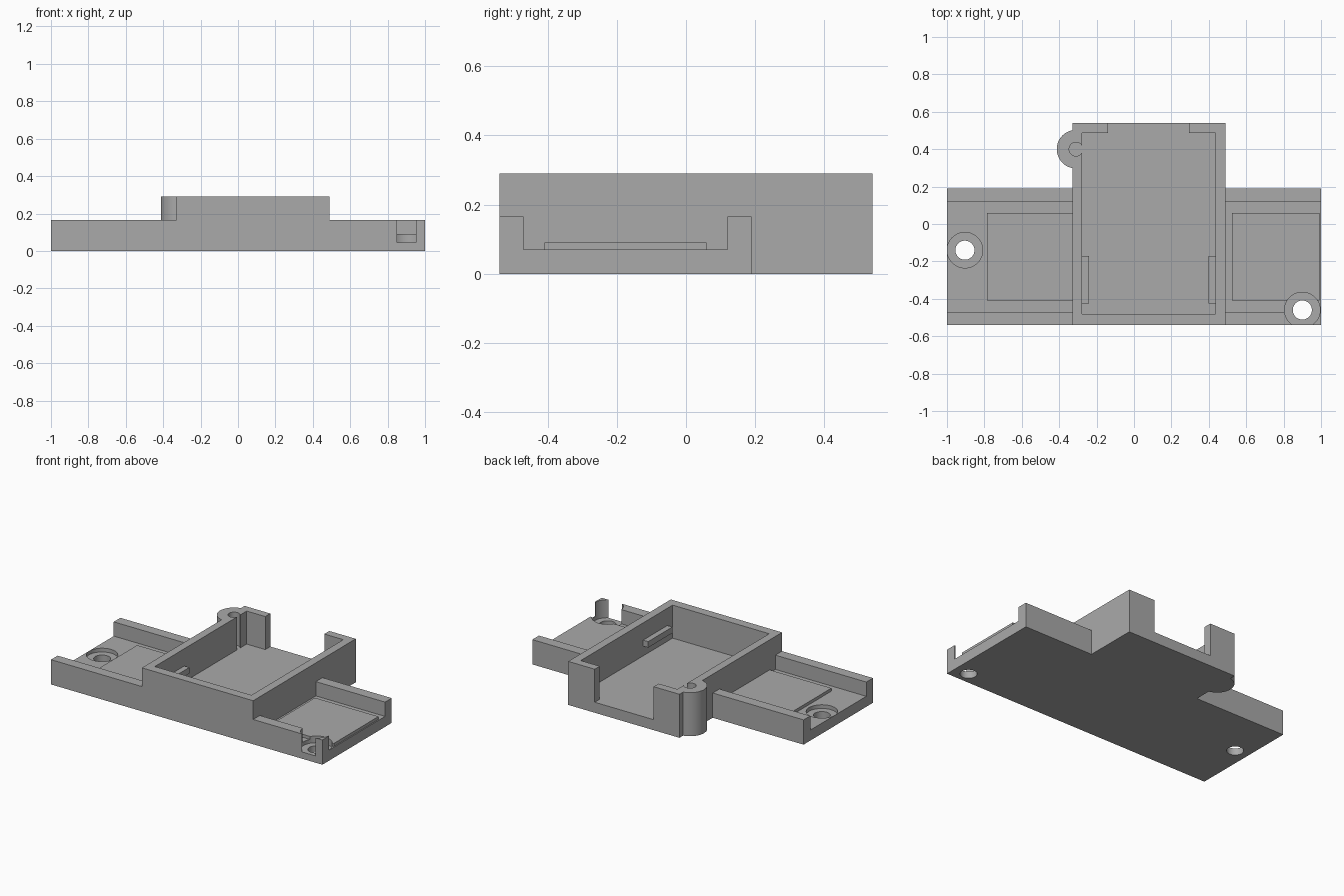
import bpy
import bmesh
import math
from mathutils import Matrix

default_cube = bpy.data.objects.get("Cube")
if default_cube:
    bpy.data.objects.remove(default_cube, do_unlink=True)

grey = bpy.data.materials.new("plain grey")
grey.use_nodes = True
COLOUR = (0.4, 0.4, 0.4, 1)
grey.diffuse_color = COLOUR
grey.node_tree.nodes["Principled BSDF"].inputs["Base Color"].default_value = COLOUR

FLOOR, PLATE, RAIL, TOP = 0.07, 0.09, 0.165, 0.29
FRONT, BACK = -0.54, 0.54


def finish(name, bm):
    bmesh.ops.recalc_face_normals(bm, faces=bm.faces)
    mesh = bpy.data.meshes.new(name)
    bm.to_mesh(mesh)
    bm.free()
    mesh.materials.append(grey)
    obj = bpy.data.objects.new(name, mesh)
    bpy.context.collection.objects.link(obj)
    return obj


def block(name, x, y, z):
    bm = bmesh.new()
    size = Matrix.Diagonal((x[1] - x[0], y[1] - y[0], z[1] - z[0], 1))
    centre = Matrix.Translation((sum(x) / 2, sum(y) / 2, sum(z) / 2))
    bmesh.ops.create_cube(bm, size=1, matrix=centre @ size)
    return finish(name, bm)


def cylinder(name, x, y, radius, z):
    bm = bmesh.new()
    bmesh.ops.create_cone(bm, cap_ends=True, segments=64, radius1=radius, radius2=radius,
                          depth=z[1] - z[0],
                          matrix=Matrix.Translation((x, y, sum(z) / 2)))
    return finish(name, bm)


def channel(name, x, profile):
    # Extrude a y-z section along x
    bm = bmesh.new()
    face = bm.faces.new([bm.verts.new((x[0], y, z)) for y, z in profile])
    moved = bmesh.ops.extrude_face_region(bm, geom=[face])["geom"]
    bmesh.ops.translate(bm, vec=(x[1] - x[0], 0, 0),
                        verts=[v for v in moved if isinstance(v, bmesh.types.BMVert)])
    return finish(name, bm)


def combine(target, tool, operation):
    mod = target.modifiers.new(operation.lower(), "BOOLEAN")
    mod.operation = operation
    mod.solver = "EXACT"
    mod.object = tool
    bpy.context.view_layer.objects.active = target
    bpy.ops.object.modifier_apply(modifier=mod.name)
    bpy.data.objects.remove(tool, do_unlink=True)


# Long railed base
body = channel("enclosure_body", (-1, 1), [
    (FRONT, 0), (0.19, 0), (0.19, RAIL), (0.12, RAIL),
    (0.12, FLOOR), (-0.47, FLOOR), (-0.47, RAIL), (FRONT, RAIL)])

# Raised plates on the wings, central box and screw boss
for x in ((-0.785, -0.3), (0.525, 0.993)):
    combine(body, block("raised_plate", x, (-0.41, 0.06), (0.03, PLATE)), "UNION")
combine(body, block("central_box", (-0.33, 0.49), (FRONT, BACK), (0, TOP)), "UNION")
combine(body, cylinder("screw_boss", -0.31, 0.4, 0.103, (0, TOP)), "UNION")

# Box cavity and the opening in its back wall
combine(body, block("cavity", (-0.277, 0.435), (-0.48, 0.487), (FLOOR, 0.4)), "DIFFERENCE")
combine(body, block("back_opening", (-0.14, 0.295), (0.4, 0.6), (FLOOR, 0.4)), "DIFFERENCE")
combine(body, cylinder("boss_hole", -0.31, 0.4, 0.037, (FLOOR, 0.4)), "DIFFERENCE")

# Counterbored mounting holes
for x, y in ((-0.904, -0.14), (0.9, -0.46)):
    combine(body, cylinder("counterbore", x, y, 0.095, (0.045, 0.4)), "DIFFERENCE")
    combine(body, cylinder("through_hole", x, y, 0.051, (-0.1, 0.2)), "DIFFERENCE")

# Retaining ridges on the side walls of the cavity
for x in ((-0.3, -0.24), (0.398, 0.46)):
    combine(body, block("ridge", x, (-0.425, -0.17), (0.135, 0.175)), "UNION")

bpy.ops.object.select_all(action="DESELECT")
body.select_set(True)
bpy.context.view_layer.objects.active = body
bpy.ops.object.shade_smooth_by_angle(angle=math.radians(30))
